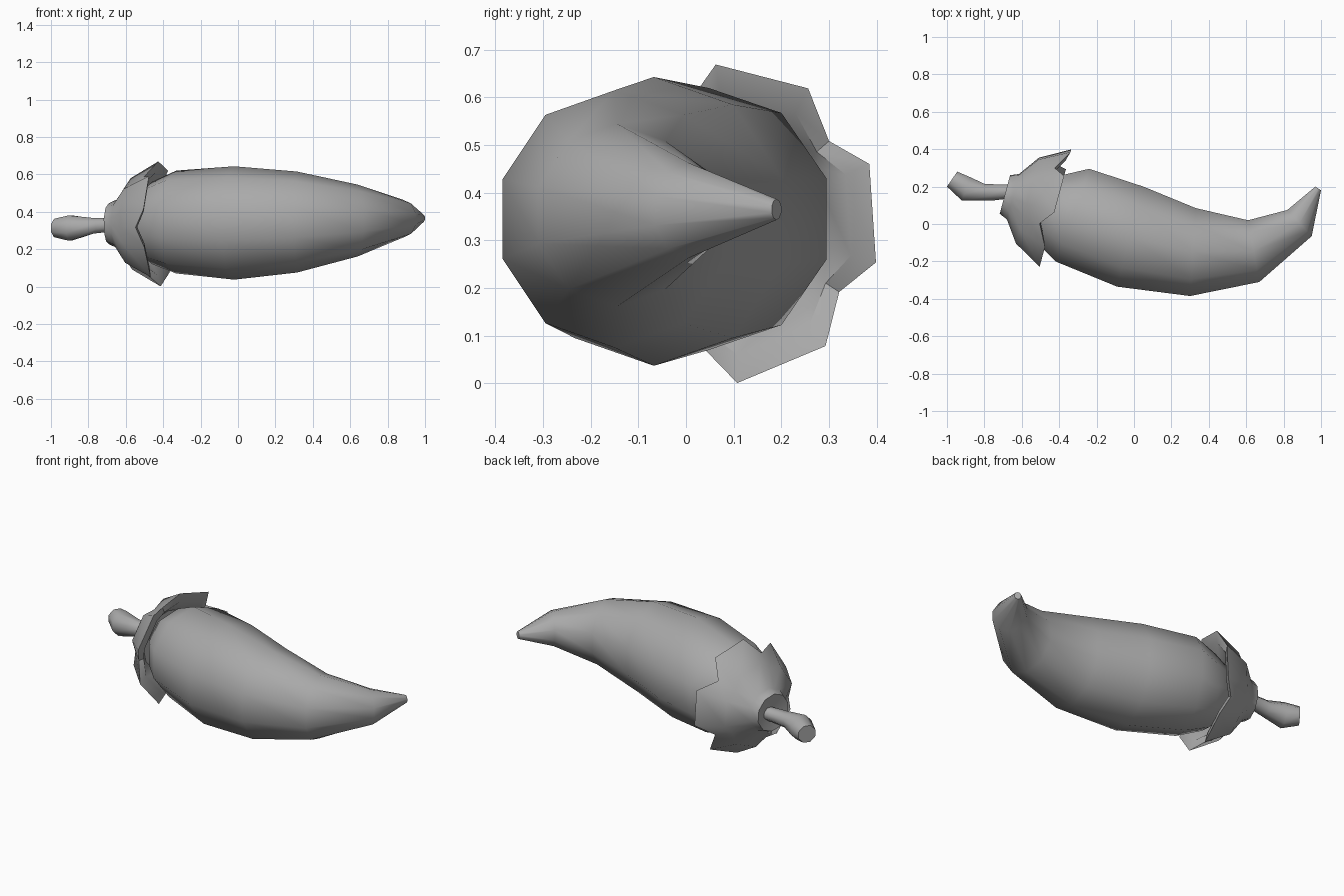
import bpy, bmesh, math
from mathutils import Vector

cube = bpy.data.objects.get("Cube")
if cube:
    bpy.data.objects.remove(cube, do_unlink=True)

grey = bpy.data.materials.new("plain_grey")
grey.use_nodes = True
grey.diffuse_color = (0.4, 0.4, 0.4, 1)
grey.node_tree.nodes["Principled BSDF"].inputs["Base Color"].default_value = (0.4, 0.4, 0.4, 1)


def loft(name, rings, angle):
    """Skin a list of closed rings of points, cap both ends and smooth."""
    bm = bmesh.new()
    loops = [[bm.verts.new(p) for p in ring] for ring in rings]
    n = len(loops[0])
    for a, b in zip(loops, loops[1:]):
        for i in range(n):
            j = (i + 1) % n
            bm.faces.new((a[i], a[j], b[j], b[i]))
    bm.faces.new(loops[0])
    bm.faces.new(loops[-1])
    bmesh.ops.recalc_face_normals(bm, faces=bm.faces[:])
    mesh = bpy.data.meshes.new(name)
    bm.to_mesh(mesh)
    bm.free()
    mesh.materials.append(grey)
    obj = bpy.data.objects.new(name, mesh)
    bpy.context.collection.objects.link(obj)
    bpy.ops.object.select_all(action='DESELECT')
    bpy.context.view_layer.objects.active = obj
    obj.select_set(True)
    bpy.ops.object.shade_smooth_by_angle(angle=math.radians(angle))
    return obj


def section(upper, lower, z, rz, sides):
    """Elliptical polygon whose plan runs between two points."""
    up, low = Vector((*upper, z)), Vector((*lower, z))
    mid, half = (up + low) / 2, (up - low) / 2
    half /= math.cos(math.pi / sides)
    angles = [math.tau * (i + 0.5) / sides for i in range(sides)]
    return [mid + half * math.cos(a) + Vector((0, 0, rz * math.sin(a))) for a in angles]


# Curved fruit: far side, near side, height, vertical radius
body = [
    ((-0.56, 0.23), (-0.62, 0.05), 0.34, 0.10),
    ((-0.39, 0.26), (-0.53, -0.09), 0.34, 0.22),
    ((-0.24, 0.295), (-0.42, -0.20), 0.345, 0.275),
    ((0.05, 0.20), (-0.09, -0.335), 0.34, 0.303),
    ((0.33, 0.085), (0.30, -0.385), 0.345, 0.27),
    ((0.61, 0.02), (0.67, -0.31), 0.353, 0.192),
    ((0.82, 0.075), (0.95, -0.065), 0.363, 0.10),
    ((0.97, 0.20), (1.0, 0.18), 0.365, 0.022),
]
loft("pepper_body", [section(*r, 10) for r in body], 60)

# Stem with a swollen, slanted end
stem = [
    ((-0.62, 0.21), (-0.62, 0.14), 0.335, 0.04),
    ((-0.70, 0.21), (-0.68, 0.135), 0.33, 0.04),
    ((-0.80, 0.215), (-0.76, 0.125), 0.325, 0.045),
    ((-0.875, 0.25), (-0.92, 0.125), 0.313, 0.073),
    ((-0.945, 0.28), (-1.0, 0.20), 0.313, 0.053),
]
loft("stem", [section(*r, 8) for r in stem], 50)

# Five-lobed leafy cap: each lobe has two corners, with a notch between lobes
centre = Vector((-0.42, 0.085, 0.335))
axis = Vector((0.965, -0.26, 0))
out = Vector((0.26, 0.965, 0))
columns = []
for lobe in range(5):
    for offset, notch in ((-18, False), (18, False), (36, True)):
        columns.append((math.radians(72 * lobe + offset + 4), notch))


def cap_ring(lobe_at, notch_at):
    """Ring from (distance along axis, radius) for lobes and notches."""
    ring = []
    for a, notch in columns:
        t, r = notch_at if notch else lobe_at
        ring.append(centre + axis * t + (out * math.cos(a) + Vector((0, 0, math.sin(a)))) * r)
    return ring


cap = [
    ((-0.27, 0.05), (-0.27, 0.05)),
    ((-0.28, 0.11), (-0.28, 0.105)),
    ((-0.235, 0.13), (-0.235, 0.12)),
    ((-0.155, 0.245), (-0.155, 0.215)),
    ((0.0, 0.335), (-0.06, 0.27)),
    ((-0.015, 0.275), (-0.06, 0.235)),
    ((-0.11, 0.19), (-0.11, 0.19)),
]
loft("leafy_cap", [cap_ring(*r) for r in cap], 45)
